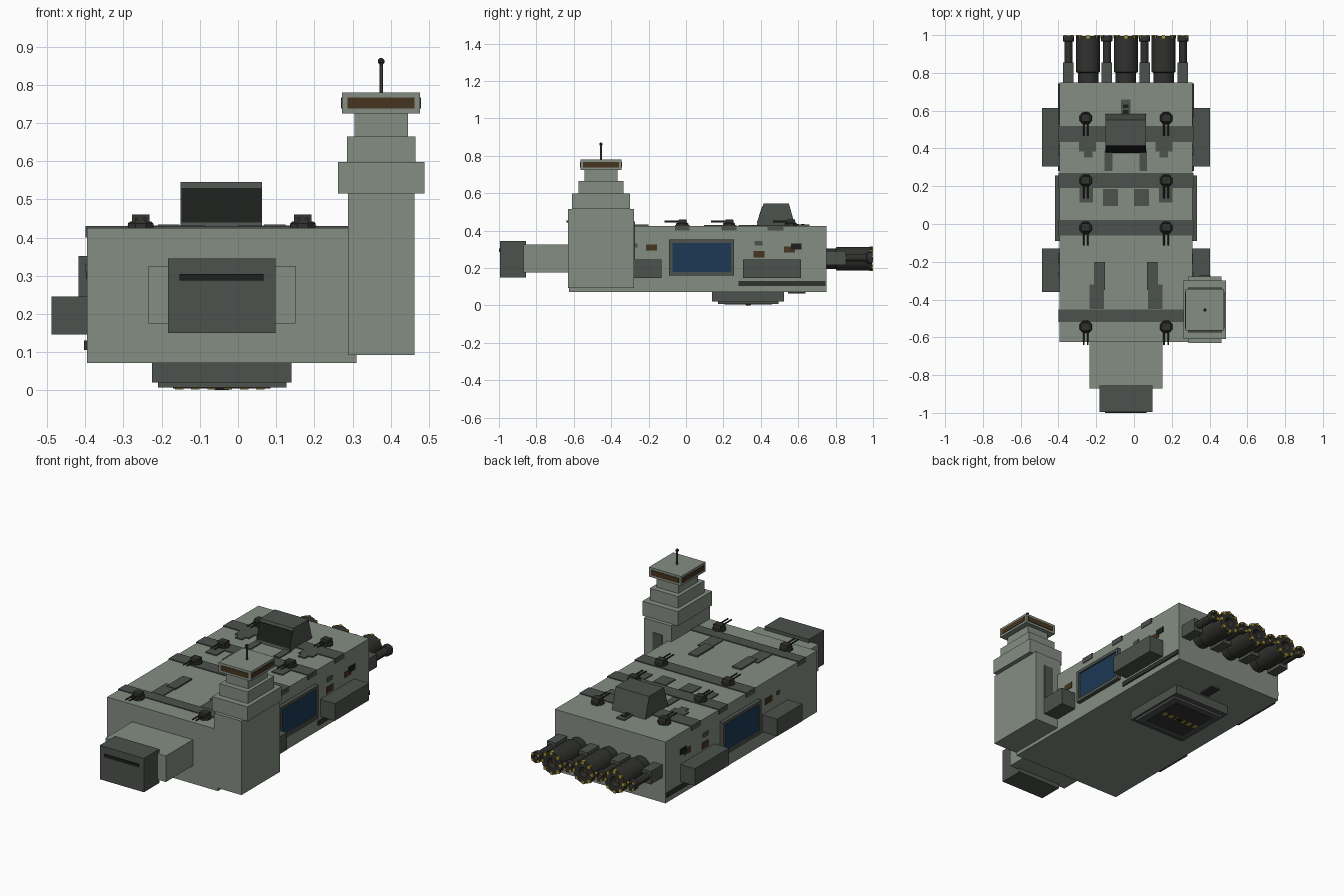
import bpy, bmesh
from math import cos, sin, pi
from mathutils import Vector

CX = -0.0425  # centre line of the hull


def material(name, rgb):
    m = bpy.data.materials.new(name)
    m.diffuse_color = (*rgb, 1)
    return m


HULL = material("hull_green", (0.23, 0.27, 0.225))
DARK = material("dark_plate", (0.075, 0.085, 0.075))
GUN = material("gunmetal", (0.03, 0.032, 0.028))
BLACK = material("black", (0.012, 0.014, 0.012))
GLASS = material("blue_glass", (0.012, 0.04, 0.09))
AMBER = material("amber_window", (0.06, 0.035, 0.014))
YELLOW = material("hazard_yellow", (0.45, 0.33, 0.03))


def finish(name, bm, mat):
    bmesh.ops.recalc_face_normals(bm, faces=bm.faces)
    me = bpy.data.meshes.new(name)
    bm.to_mesh(me)
    bm.free()
    me.materials.append(mat)
    ob = bpy.data.objects.new(name, me)
    bpy.context.collection.objects.link(ob)
    return ob


def box(name, x, y, z, mat, top_y=None, top_x=None):
    """Box from (min, max) ranges; top_x / top_y give a tapered top."""
    bm = bmesh.new()
    bmesh.ops.create_cube(bm, size=1)
    for v in bm.verts:
        up = v.co.z > 0
        xr = top_x if up and top_x else x
        yr = top_y if up and top_y else y
        v.co = (xr[v.co.x > 0], yr[v.co.y > 0], z[up])
    return finish(name, bm, mat)


def pair(name, x, y, z, mat, **kw):
    """The same box on both sides of the hull centre line."""
    box(name + "_right", x, y, z, mat, **kw)
    box(name + "_left", (2 * CX - x[1], 2 * CX - x[0]), y, z, mat, **kw)


def lathe(name, origin, axis, profile, mat, sides=16, smooth=True):
    """Turn (radius, distance) points about the y or z axis."""
    bm = bmesh.new()
    rings = []
    for r, d in profile:
        ring = []
        for i in range(sides):
            a = 2 * pi * (i + 0.5) / sides
            p = (r * cos(a), d, r * sin(a)) if axis == 'y' else (r * cos(a), r * sin(a), d)
            ring.append(bm.verts.new(Vector(origin) + Vector(p)))
        rings.append(ring)
    for a, b in zip(rings, rings[1:]):
        for i in range(sides):
            j = (i + 1) % sides
            bm.faces.new((a[i], a[j], b[j], b[i]))
    bm.faces.new(rings[0])
    bm.faces.new(rings[-1])
    ob = finish(name, bm, mat)
    if smooth:
        bpy.context.view_layer.objects.active = ob
        ob.select_set(True)
        bpy.ops.object.shade_smooth_by_angle()
        ob.select_set(False)
    return ob


# Main hull and stern block
box("hull", (-0.395, 0.31), (-0.625, 0.75), (0.072, 0.425), HULL)
box("stern_neck", (-0.235, 0.15), (-0.87, -0.6), (0.175, 0.325), HULL)
box("stern_block", (-0.183, 0.098), (-0.995, -0.855), (0.15, 0.345), DARK)
box("stern_slot", (-0.153, 0.067), (-1.0, -0.99), (0.287, 0.304), BLACK)

# Deck bands and deck plates
for i, (a, b) in enumerate([(0.435, 0.52), (0.19, 0.27), (-0.06, 0.02), (-0.52, -0.453)]):
    box(f"deck_band_{i}", (-0.399, 0.314), (a, b), (0.40, 0.43), DARK)
pair("deck_plate_a", (0.03, 0.07), (0.28, 0.39), (0.42, 0.431), DARK)
pair("deck_plate_b", (0.0, 0.08), (0.095, 0.185), (0.42, 0.431), DARK)
pair("deck_plate_c", (0.133, 0.203), (0.115, 0.19), (0.42, 0.431), DARK)
pair("deck_plate_d", (0.115, 0.205), (0.385, 0.435), (0.42, 0.431), DARK)
pair("deck_plate_e", (0.135, 0.18), (0.352, 0.39), (0.42, 0.431), DARK)
pair("deck_plate_f", (0.068, 0.125), (-0.35, -0.2), (0.42, 0.434), DARK)
pair("deck_plate_g", (0.075, 0.15), (-0.45, -0.32), (0.42, 0.430), DARK)
box("deck_vent", (-0.07, -0.018), (0.57, 0.66), (0.42, 0.432), DARK)
for y in (0.585, 0.615):
    box("deck_vent_slot", (-0.058, -0.03), (y, y + 0.018), (0.43, 0.435), BLACK)

# Deck house with sloped ends and a dark window on the rear slope
box("deck_house", (-0.15, 0.063), (0.375, 0.585), (0.42, 0.545), DARK, top_y=(0.415, 0.55))
box("deck_house_window", (-0.148, 0.061), (0.378, 0.43), (0.44, 0.53), BLACK, top_y=(0.407, 0.43))

# Twin gun turrets
for x in (-0.255, 0.17):
    for y in (0.56, 0.23, -0.02, -0.545):
        lathe("turret_base", (x, y, 0), 'z', [(0.036, 0.42), (0.036, 0.437), (0.03, 0.442)], GUN, 8, False)
        box("turret_house", (x - 0.023, x + 0.023), (y - 0.027, y + 0.027), (0.435, 0.46), GUN,
            top_y=(y - 0.018, y + 0.022))
        for s in (-0.011, 0.011):
            lathe("turret_barrel", (x + s, y, 0.449), 'y', [(0.0045, -0.095), (0.0045, 0)], GUN, 8)

# Control tower
TX, TY = 0.375, -0.455
box("tower_shaft", (0.288, 0.463), (-0.63, -0.278), (0.092, 0.517), HULL)
box("tower_door", (0.345, 0.405), (-0.28, -0.273), (0.15, 0.45), DARK)
for i, (hx, hy, z0, z1) in enumerate([(0.113, 0.155, 0.515, 0.598), (0.09, 0.12, 0.598, 0.665),
                                      (0.07, 0.088, 0.665, 0.727), (0.102, 0.11, 0.725, 0.78)]):
    box(f"tower_tier_{i}", (TX - hx, TX + hx), (TY - hy, TY + hy), (z0, z1), HULL)
box("tower_window_ends", (TX - 0.088, TX + 0.088), (TY - 0.113, TY + 0.113), (0.738, 0.767), AMBER)
box("tower_window_sides", (TX - 0.105, TX + 0.105), (TY - 0.097, TY + 0.097), (0.738, 0.767), AMBER)
lathe("antenna", (TX, TY, 0), 'z', [(0.005, 0.775), (0.005, 0.86)], DARK, 8)
lathe("antenna_tip", (TX, TY, 0), 'z', [(0.004, 0.853), (0.009, 0.858), (0.009, 0.865), (0.004, 0.87)], GUN, 8)

# Side sponsons, rails and framed viewing windows
pair("front_sponson", (0.30, 0.403), (0.305, 0.615), (0.146, 0.245), DARK)
pair("rear_sponson", (0.30, 0.403), (-0.36, -0.13), (0.146, 0.245), DARK)
pair("side_rail", (0.30, 0.318), (0.28, 0.745), (0.105, 0.13), GUN)
pair("window_glass", (0.30, 0.325), (-0.075, 0.24), (0.178, 0.337), GLASS)
for nm, y, z in [("top", (-0.09, 0.257), (0.335, 0.352)), ("bottom", (-0.09, 0.257), (0.16, 0.18)),
                 ("back", (-0.09, -0.072), (0.18, 0.335)), ("front", (0.24, 0.257), (0.18, 0.335))]:
    pair("window_frame_" + nm, (0.30, 0.333), y, z, DARK)

# Small ports scattered on the sides
for y, z, hy, hz, mat in [(-0.185, 0.31, 0.03, 0.017, AMBER), (0.39, 0.274, 0.03, 0.018, AMBER),
                          (0.553, 0.30, 0.03, 0.016, AMBER), (0.59, 0.316, 0.028, 0.016, BLACK),
                          (0.388, 0.333, 0.022, 0.012, DARK), (-0.27, 0.32, 0.012, 0.01, DARK)]:
    pair("side_port", (0.30, 0.3135 if mat == AMBER else 0.3145), (y - hy, y + hy), (z - hz, z + hz), mat)

# Three main guns with bores and yellow muzzle marks
GZ = 0.25
for x in (-0.243, CX, 0.157):
    lathe("main_gun", (x, 0, GZ), 'y', [(0.055, 0.74), (0.055, 0.80), (0.064, 0.805), (0.064, 0.995),
                                        (0.028, 0.995), (0.026, 0.93)], GUN, 20)
    lathe("main_gun_bore", (x, 0, GZ), 'y', [(0.026, 0.92), (0.026, 0.96)], AMBER, 20)
    for k in range(8):
        a = 2 * pi * k / 8
        px, pz = x + 0.057 * cos(a), GZ + 0.057 * sin(a)
        box("muzzle_mark", (px - 0.008, px + 0.008), (0.982, 1.0), (pz - 0.008, pz + 0.008), YELLOW)

# Four secondary guns on box mounts
for x in (-0.347, -0.144, 0.056, 0.259):
    box("small_gun_mount", (x - 0.028, x + 0.028), (0.74, 0.855), (0.215, 0.29), DARK)
    lathe("small_gun", (x, 0, 0.255), 'y', [(0.022, 0.84), (0.022, 0.965), (0.031, 0.968), (0.031, 0.998),
                                           (0.014, 0.998), (0.013, 0.95)], GUN, 12)
    for k in range(4):
        a = pi / 4 + pi * k / 2
        px, pz = x + 0.024 * cos(a), 0.255 + 0.024 * sin(a)
        box("small_muzzle_mark", (px - 0.006, px + 0.006), (0.985, 1.0), (pz - 0.006, pz + 0.006), YELLOW)

# Belly hatch with frame and hazard stripes
box("belly_plinth", (-0.225, 0.14), (0.14, 0.525), (0.02, 0.075), DARK)
box("belly_frame", (-0.21, 0.127), (0.17, 0.495), (0.007, 0.022), DARK)
box("belly_door", (-0.17, 0.085), (0.205, 0.46), (0.004, 0.02), GUN)
for i in range(6):
    x = -0.165 + i * 0.0425
    box("hazard_stripe", (x, x + 0.022), (0.318, 0.348), (0.002, 0.01), YELLOW)
box("door_latch", (-0.062, -0.023), (0.322, 0.344), (0.0, 0.01), BLACK)
box("belly_vent", (-0.07, -0.015), (0.545, 0.64), (0.064, 0.075), GUN)
